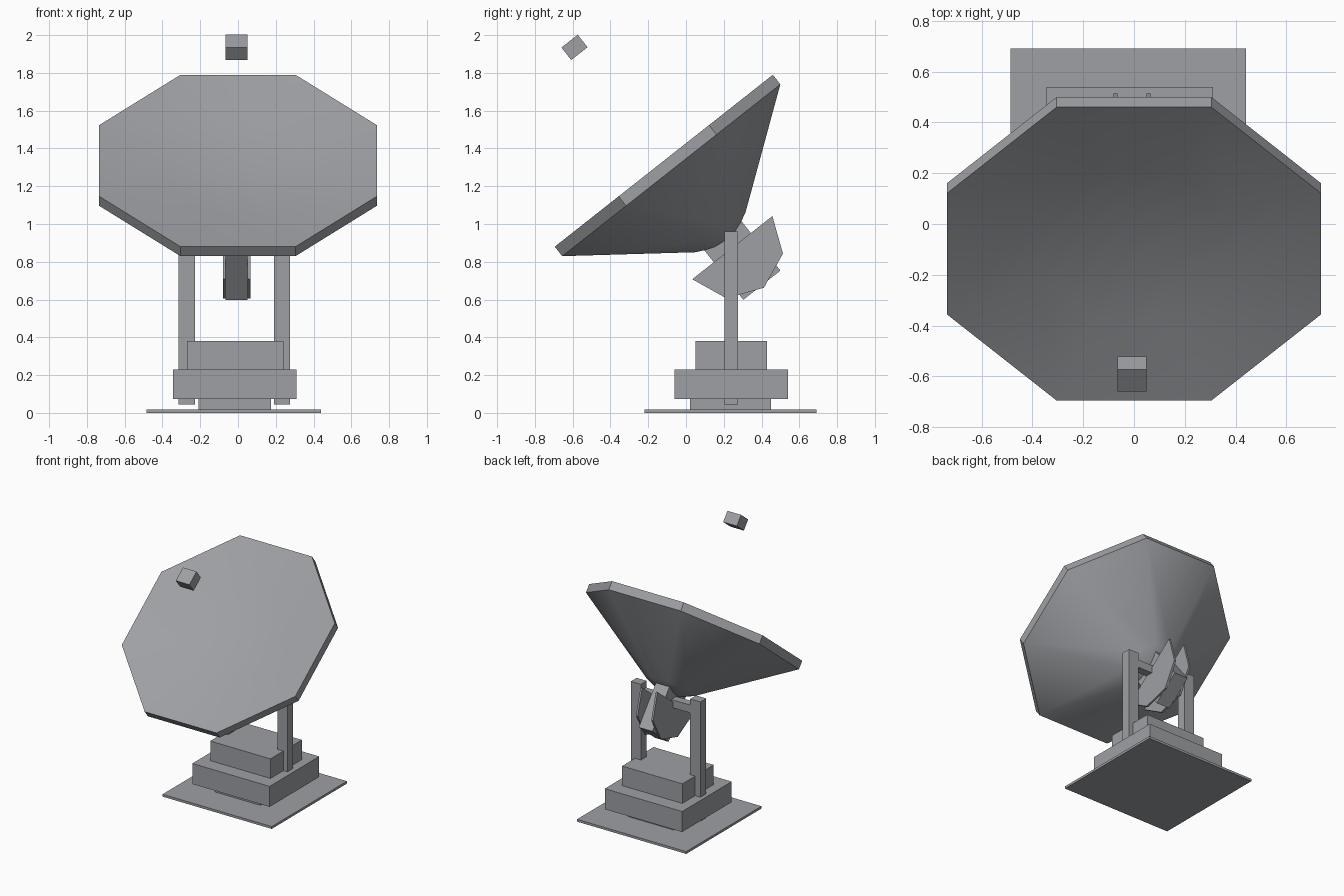
import bpy, bmesh, math
from mathutils import Matrix

if "Cube" in bpy.data.objects:
    bpy.data.objects.remove(bpy.data.objects["Cube"])

grey = bpy.data.materials.new("painted_grey")
grey.diffuse_color = (0.34, 0.35, 0.37, 1)
grey.use_nodes = True
grey.node_tree.nodes["Principled BSDF"].inputs["Base Color"].default_value = grey.diffuse_color

# Tilted frame of the dish: local y runs up the rim plane, local z is the dish axis
TILT = Matrix.Translation((0, -0.1175, 1.335)) @ Matrix.Rotation(math.radians(38.24), 4, 'X')


def finish(name, bm, matrix=None, smooth=False):
    bmesh.ops.recalc_face_normals(bm, faces=bm.faces)
    if smooth:
        for f in bm.faces:
            f.smooth = True
        for e in bm.edges:
            e.smooth = e.calc_face_angle(0) < math.radians(32)
    me = bpy.data.meshes.new(name)
    bm.to_mesh(me)
    bm.free()
    me.materials.append(grey)
    ob = bpy.data.objects.new(name, me)
    bpy.context.collection.objects.link(ob)
    if matrix:
        ob.matrix_world = matrix
    return ob


def box(name, x, y, z, matrix=None):
    bm = bmesh.new()
    bmesh.ops.create_cube(bm, size=1)
    for v in bm.verts:
        for i, (a, b) in enumerate((x, y, z)):
            v.co[i] = a if v.co[i] < 0 else b
    return finish(name, bm, matrix)


def lathe(name, profile, sides, matrix):
    """Closed solid from (apothem, height) points; first and last lie on the axis."""
    bm = bmesh.new()
    k = 1 / math.cos(math.pi / sides)
    rings = []
    for r, h in profile[1:-1]:
        rings.append([bm.verts.new((r * k * math.cos((i + .5) * math.tau / sides),
                                    r * k * math.sin((i + .5) * math.tau / sides), h))
                      for i in range(sides)])
    for a, b in zip(rings, rings[1:]):
        for i in range(sides):
            j = (i + 1) % sides
            bm.faces.new((a[i], a[j], b[j], b[i]))
    for ring, (_, h) in ((rings[0], profile[0]), (rings[-1], profile[-1])):
        tip = bm.verts.new((0, 0, h))
        for i in range(sides):
            bm.faces.new((tip, ring[i], ring[(i + 1) % sides]))
    return finish(name, bm, matrix, smooth=True)


def half_octagon(name, x0, x1, radius, top, matrix):
    bm = bmesh.new()
    pts = [(radius * math.cos(i * math.pi / 4), top - radius * math.sin(i * math.pi / 4))
           for i in range(5)]
    face = bm.faces.new([bm.verts.new((x0, u, n)) for u, n in pts])
    ext = bmesh.ops.extrude_face_region(bm, geom=[face])
    moved = [g for g in ext["geom"] if isinstance(g, bmesh.types.BMVert)]
    bmesh.ops.translate(bm, verts=moved, vec=(x1 - x0, 0, 0))
    return finish(name, bm, matrix)


# Stepped base
box("ground_plate", (-0.485, 0.44), (-0.22, 0.69), (0, 0.018))
box("base_foot", (-0.21, 0.175), (0.02, 0.45), (0.018, 0.08))
box("base_lower_step", (-0.345, 0.31), (-0.06, 0.54), (0.073, 0.23))
box("base_upper_step", (-0.27, 0.24), (0.05, 0.43), (0.23, 0.38))

# Posts and axle
box("left_post", (-0.315, -0.228), (0.205, 0.275), (0.045, 0.96))
box("right_post", (0.19, 0.275), (0.205, 0.275), (0.045, 0.96))
box("axle", (-0.25, 0.21), (0.21, 0.27), (0.85, 0.91))

# Tilting mount: block between two half-octagon plates
box("mount_block", (-0.065, 0.05), (-0.125, 0.125), (-0.839, -0.49), TILT)
half_octagon("left_mount_plate", -0.08, -0.065, 0.27, -0.586, TILT)
half_octagon("right_mount_plate", 0.05, 0.065, 0.27, -0.586, TILT)

# Eight-sided dish with shallow bowl, rim band and conical back
lathe("dish", [(0, -0.09), (0.37, -0.06), (0.735, 0), (0.735, -0.064),
               (0.17, -0.483), (0.085, -0.525), (0, -0.54)], 8, TILT)

# Floating receiver above the dish
box("receiver", (-0.065, 0.05), (-0.055, 0.055), (0.722, 0.806), TILT)
